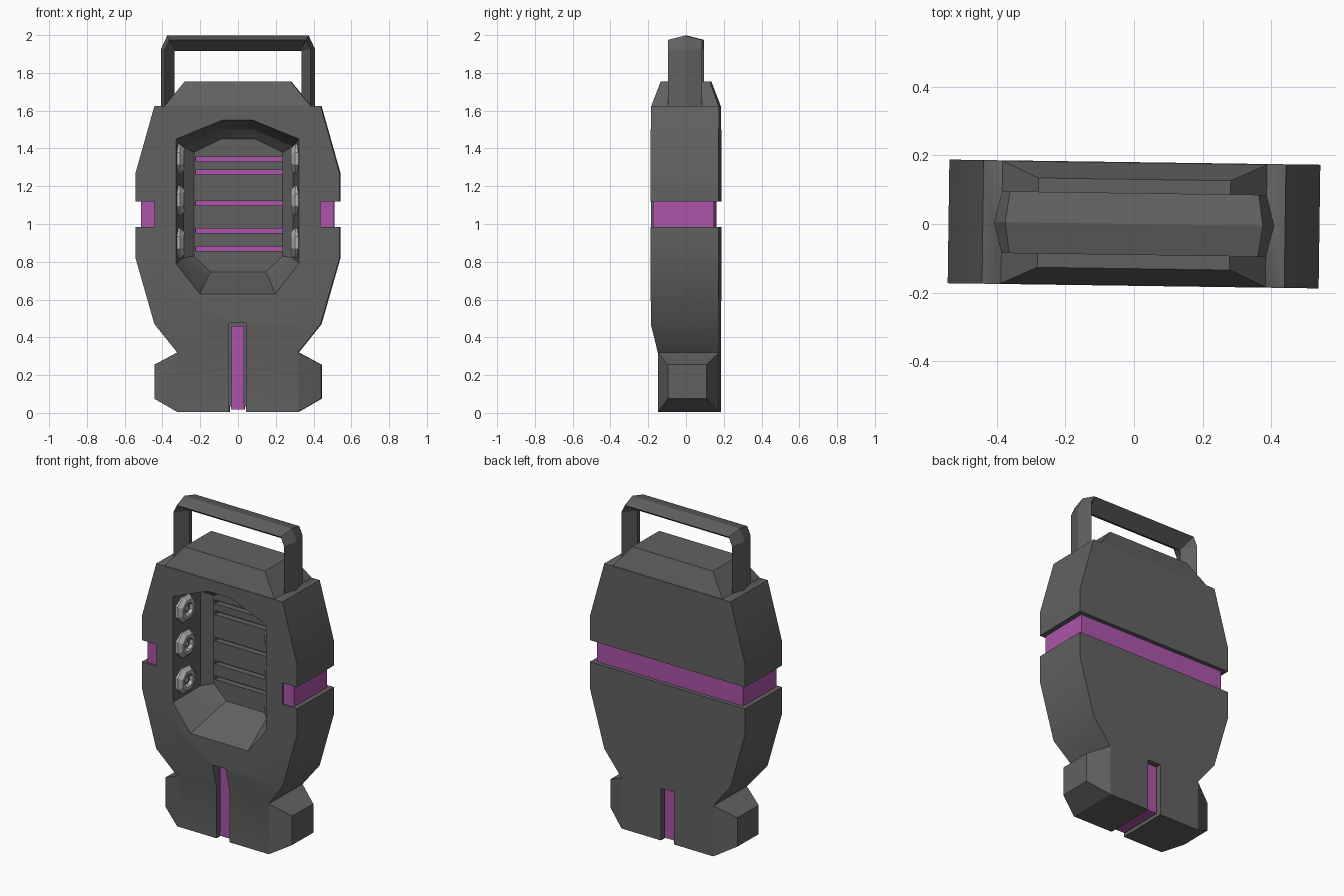
import bpy, bmesh, math
from mathutils import Matrix

if "Cube" in bpy.data.objects:
    bpy.data.objects.remove(bpy.data.objects["Cube"])


def material(name, rgb):
    m = bpy.data.materials.new(name)
    m.diffuse_color = (*rgb, 1)
    m.use_nodes = True
    m.node_tree.nodes["Principled BSDF"].inputs["Base Color"].default_value = m.diffuse_color
    return m


DARK = material("dark_grey", (0.12, 0.12, 0.12))
LIGHT = material("light_grey", (0.42, 0.42, 0.42))
PURPLE = material("purple", (0.41, 0.09, 0.40))


def loft(name, rings, mat):
    """Skin a list of equal-length point rings and cap both ends."""
    bm = bmesh.new()
    rows = [[bm.verts.new(p) for p in ring] for ring in rings]
    n = len(rows[0])
    for a, b in zip(rows, rows[1:]):
        for i in range(n):
            j = (i + 1) % n
            bm.faces.new((a[i], a[j], b[j], b[i]))
    bm.faces.new(rows[0])
    bm.faces.new(rows[-1])
    bmesh.ops.recalc_face_normals(bm, faces=bm.faces)
    me = bpy.data.meshes.new(name)
    bm.to_mesh(me)
    bm.free()
    me.materials.append(mat)
    ob = bpy.data.objects.new(name, me)
    bpy.context.collection.objects.link(ob)
    return ob


def rect(hx, y0, y1, z):
    return [(-hx, y0, z), (hx, y0, z), (hx, y1, z), (-hx, y1, z)]


def box(name, x, y, z, mat):
    return loft(name, [[(x[0], y[0], h), (x[1], y[0], h), (x[1], y[1], h), (x[0], y[1], h)]
                       for h in z], mat)


def cut(target, cutter):
    cutter.hide_render = True
    mod = target.modifiers.new("cut", 'BOOLEAN')
    mod.operation = 'DIFFERENCE'
    mod.solver = 'EXACT'
    mod.object = cutter
    bpy.context.view_layer.objects.active = target
    bpy.ops.object.modifier_apply(modifier=mod.name)
    bpy.data.objects.remove(cutter)


# Body: foot, waist, flared middle, shoulders and top cap
body = loft("body", [rect(*r) for r in (
    (.32, -.145, .18, .005), (.32, -.145, .18, .32), (.44, -.18, .18, .47),
    (.54, -.18, .18, .82), (.54, -.18, .18, 1.27), (.44, -.18, .18, 1.625),
    (.385, -.178, .178, 1.626), (.28, -.13, .13, 1.755))], DARK)


# Octagonal front recess with stepped walls
def octagon(y, x, xb, xt, z):
    half = [(xb, z[0]), (x, z[1]), (x, z[2]), (xt, z[3])]
    return [(a, y, b) for a, b in half] + [(-a, y, b) for a, b in reversed(half)]


opening = (.325, .2, .08, (.63, .79, 1.45, 1.55))
cut(body, loft("recess_cutter", [
    octagon(-.3, *opening), octagon(-.18, *opening),
    octagon(.04, .29, .16, .08, (.72, .82, 1.41, 1.50)),
    octagon(.09, .235, .145, .09, (.745, .83, 1.38, 1.45))], DARK))

# Vent slots in the recess floor with purple strips inside
for i, z in enumerate((.87, .965, 1.11, 1.275, 1.343)):
    cut(body, box("vent_cutter", (-.225, .235), (.05, .135), (z - .012, z + .012), DARK))
    box(f"vent_strip_{i + 1}", (-.225, .235), (.128, .138), (z - .012, z + .012), PURPLE)

# Groove round the back and sides, with recessed purple band
GZ = (.985, 1.12)
cut(body, box("groove_cutter", (-.7, .7), (.145, .4), GZ, DARK))
box("band_back", (-.51, .51), (.14, .155), GZ, PURPLE)
for s, side in ((-1, "left"), (1, "right")):
    cut(body, box("groove_cutter", sorted((s * .44, s * .7)), (-.4, .4), GZ, DARK))
    box("band_" + side, sorted((s * .435, s * .51)), (-.168, .154), GZ, PURPLE)

# Foot slot running down the front, underneath and up the back
cut(body, box("slot_cutter", (-.045, .045), (-.4, -.105), (-.1, .475), DARK))
cut(body, box("slot_cutter", (-.045, .045), (.145, .4), (-.1, .33), DARK))
cut(body, box("slot_cutter", (-.045, .045), (-.4, .4), (-.1, .035), DARK))
box("slot_strip_front", (-.033, .033), (-.128, -.10), (.018, .46), PURPLE)
box("slot_strip_back", (-.035, .035), (.14, .16), (.018, .32), PURPLE)
box("slot_strip_bottom", (-.035, .035), (-.128, .16), (.018, .04), PURPLE)

# Tapered foot blocks and octagonal nuts, mirrored
for s, side in ((-1, "left"), (1, "right")):
    loft("foot_block_" + side, [
        [(s * x, y0, z0), (s * x, y1, z0), (s * x, y1, z1), (s * x, y0, z1)]
        for x, y0, y1, z0, z1 in ((.31, -.145, .18, .005, .32), (.32, -.145, .18, .005, .32),
                                  (.442, -.09, .115, .075, .255))], DARK)
    for i, z in enumerate((.9, 1.125, 1.345)):
        rings = []
        for x, r in ((.34, .086), (.305, .086), (.283, .062), (.283, .042),
                     (.308, .036), (.308, .022), (.298, .018)):
            rings.append([(s * x, -.08 + r * math.cos(a), z + r * math.sin(a))
                          for a in (math.pi * (k + .5) / 4 for k in range(8))])
        loft(f"nut_{side}_{i + 1}", rings, LIGHT)

# Carry handle: four-sided section, ridged outside and inside, swept over the top
stations = [  # inner ridge, side edges, outer ridge as (x, z)
    ((.337, 1.60), (.385, 1.60), (.408, 1.60)),
    ((.337, 1.915), (.385, 1.925), (.408, 1.925)),
    ((.330, 1.917), (.362, 1.975), (.375, 1.997))]
stations += [tuple((-x, z) for x, z in st) for st in reversed(stations)]
loft("handle", [[(i[0], 0, i[1]), (o[0], -.09, o[1]), (r[0], 0, r[1]), (o[0], .09, o[1])]
                for i, o, r in stations], DARK)

# Soft shading over the shallow creases of the body
body.data.shade_smooth()
body.data.set_sharp_from_angle(angle=math.radians(30))

# The whole model is turned very slightly
for ob in bpy.context.collection.objects:
    ob.data.transform(Matrix.Rotation(math.radians(-.8), 4, 'Z'))
